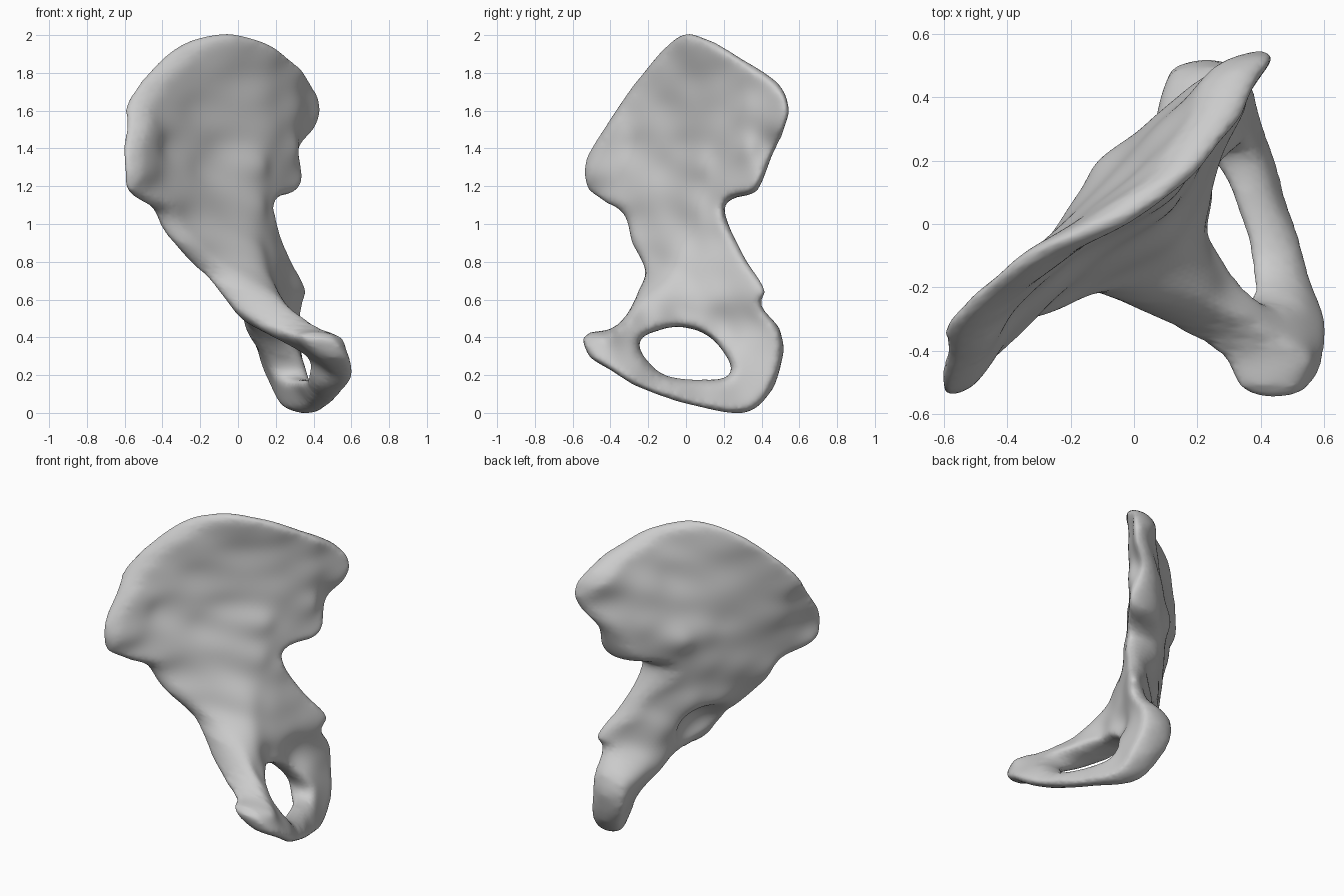
import bpy
import bmesh
import math
from mathutils import Matrix, Vector
from mathutils.geometry import delaunay_2d_cdt

cube = bpy.data.objects.get("Cube")
if cube:
    bpy.data.objects.remove(cube, do_unlink=True)

# Side profile of the whole bone and of its opening, as (y, z)
OUTLINE = [
    (0, 2.01), (-.1, 1.95), (-.25, 1.78), (-.4, 1.57), (-.53, 1.35), (-.53, 1.2), (-.44, 1.12),
    (-.33, 1.05), (-.29, .9), (-.22, .76), (-.25, .66), (-.32, .52), (-.4, .45), (-.51, .43),
    (-.55, .38), (-.51, .29), (-.4, .22), (-.25, .13), (0, .04), (.3, -.01), (.45, .1),
    (.52, .3), (.5, .45), (.4, .57), (.42, .66), (.3, .85), (.21, 1.06), (.25, 1.13),
    (.38, 1.17), (.46, 1.36), (.52, 1.49), (.55, 1.62), (.49, 1.75), (.3, 1.88), (.12, 1.98)]
OPENING = [
    (-.24, .38), (-.15, .43), (-.02, .45), (.12, .4), (.22, .28), (.22, .2), (.1, .18),
    (-.1, .2), (-.21, .29)]

# Shape landmarks: (y, z, middle x, half thickness)
UPPER_BLADE = [
    # crest, front to back
    (-.48, 1.28, -.525, .05), (-.45, 1.17, -.52, .05), (-.4, 1.5, -.525, .06),
    (-.3, 1.6, -.5, .075), (-.25, 1.74, -.47, .07), (-.1, 1.92, -.29, .08),
    (.02, 1.96, -.06, .08), (.15, 1.92, .12, .07), (.3, 1.83, .23, .08),
    (.48, 1.7, .32, .09), (.5, 1.55, .36, .065), (.44, 1.41, .25, .07), (.33, 1.24, .19, .12),
    # hollow of the blade
    (-.35, 1.2, -.44, .06), (-.25, 1.4, -.42, .06), (-.1, 1.6, -.28, .06),
    (-.1, 1.3, -.25, .07), (.02, 1.75, -.11, .06), (-.02, 1.4, -.17, .07),
    # thick rear part
    (.15, 1.7, .07, .08), (.08, 1.32, -.03, .16), (.2, 1.3, .04, .165), (.17, 1.5, .06, .12),
    (.3, 1.6, .18, .12), (.32, 1.4, .18, .14),
    # neck
    (-.25, 1, -.33, .07), (-.1, 1.05, -.19, .11), (.05, 1.1, -.03, .16), (.15, 1.08, .05, .13)]
LOWER_RING = [
    # body around the socket
    (-.22, .83, -.21, .08), (-.05, .85, -.05, .17), (.1, .85, .04, .15), (.22, .87, .16, .08),
    (.37, .66, .3, .055), (.2, .65, .15, .12), (.05, .65, .08, .14), (-.13, .65, .05, .16),
    # front arm and its end
    (-.22, .52, .14, .15), (-.3, .45, .26, .15), (-.43, .4, .43, .14), (-.5, .37, .44, .1),
    # lower bar and rear knuckle
    (-.3, .27, .49, .075), (-.1, .13, .46, .07), (.1, .1, .395, .06), (.3, .1, .3, .09),
    (.42, .25, .24, .11), (.35, .42, .19, .12), (.2, .45, .14, .1), (-.02, .5, .13, .1)]
LANDMARKS = UPPER_BLADE + LOWER_RING

SOCKET = Vector((-.16, 0, .62))
SOCKET_RADIUS = .19
EDGE = .055
STEP = .02


def smooth_loop(points, cuts=5):
    """Closed curve passing through the points."""
    pts = [Vector(p) for p in points]
    loop = []
    for i in range(len(pts)):
        a, b, c, d = (pts[(i + k) % len(pts)] for k in (-1, 0, 1, 2))
        for j in range(cuts):
            t = j / cuts
            loop.append(b + (c - a) * t / 2 + (a * 2 - b * 5 + c * 4 - d) * t * t / 2
                        + (b * 3 - a - c * 3 + d) * t ** 3 / 2)
    return loop


def segments(loop):
    return list(zip(loop, loop[1:] + loop[:1]))


loops = [smooth_loop(OUTLINE), smooth_loop(OPENING)]
borders = [s for loop in loops for s in segments(loop)]


def inside(p):
    odd = False
    for a, b in borders:
        if (a.y > p.y) != (b.y > p.y):
            if p.x < a.x + (b.x - a.x) * (p.y - a.y) / (b.y - a.y):
                odd = not odd
    return odd


def border_distance(p):
    best = EDGE
    for a, b in borders:
        ab = b - a
        t = max(0, min(1, (p - a).dot(ab) / ab.length_squared))
        best = min(best, (p - a - ab * t).length)
    return best


def landmark_fit(p):
    """Weighted local plane through the landmarks: middle x and half thickness."""
    m = Matrix(((0, 0, 0), (0, 0, 0), (0, 0, 0)))
    mid, thick = Vector((0, 0, 0)), Vector((0, 0, 0))
    for y, z, x, t in LANDMARKS:
        v = Vector((1, y - p.x, z - p.y))
        w = 1 / (v.yz.length_squared + .004) ** 2 / 1000
        for r in range(3):
            m[r] = m[r] + v * (v[r] * w)
        mid += v * (w * x)
        thick += v * (w * t)
    inv = m.inverted()
    return (inv @ mid).x, max(.035, (inv @ thick).x)


def both_sides(p):
    """Inner and outer surface points above one profile point."""
    mid, thick = landmark_fit(p)
    k = 1 - border_distance(p) / EDGE
    half = thick * math.sqrt(max(0, 1 - k ** 3))
    inner, outer = mid + half, mid - half
    # hollow of the socket on the outer side
    reach = SOCKET_RADIUS ** 2 - (p - SOCKET.yz).length_squared
    if reach > 0:
        bowl = SOCKET.x + math.sqrt(reach)
        outer = max(outer, min(bowl, inner - half * .5))
    return Vector((inner, p.x, p.y)), Vector((outer, p.x, p.y))


# Profile points: borders, inset rings and an even filling
points, edges = [], []
for loop in loops:
    first, n = len(points), len(loop)
    points += loop
    edges += [(first + i, first + (i + 1) % n) for i in range(n)]
for loop in loops:
    for i, p in enumerate(loop):
        along = (loop[(i + 1) % len(loop)] - loop[i - 1]).normalized()
        normal = Vector((-along.y, along.x))
        if not inside(p + normal * .004):
            normal.negate()
        for depth in (.006, .018):
            q = p + normal * depth
            if inside(q) and border_distance(q) > depth * .8:
                points.append(q)
for row in range(int(2 / STEP) + 1):
    for col in range(-28, 29):
        q = Vector(((col + row % 2 / 2) * STEP, row * STEP))
        if inside(q) and border_distance(q) > .03:
            points.append(q)

flat, _, triangles, *_ = delaunay_2d_cdt(points, edges, [], 0, 1e-5)
flat = [Vector(p) for p in flat]
triangles = [t for t in triangles if inside(sum((flat[i] for i in t), Vector((0, 0))) / len(t))]

# Closed bone shell from the two sides, joined along the borders
bm = bmesh.new()
sides = [both_sides(p) for p in flat]
for side in range(2):
    verts = [bm.verts.new(s[side]) for s in sides]
    for t in triangles:
        bm.faces.new([verts[i] for i in (t if side == 0 else reversed(t))])
bmesh.ops.delete(bm, geom=[v for v in bm.verts if not v.link_faces], context='VERTS')
bmesh.ops.remove_doubles(bm, verts=bm.verts, dist=.0008)
bmesh.ops.recalc_face_normals(bm, faces=bm.faces)
for f in bm.faces:
    f.smooth = True
mesh = bpy.data.meshes.new("hip_bone")
bm.to_mesh(mesh)
bm.free()
bone = bpy.data.objects.new("hip_bone", mesh)
bpy.context.collection.objects.link(bone)

# Soften the surface
soften = bone.modifiers.new("soften", 'SMOOTH')
soften.factor = .5
soften.iterations = 6
bone.modifiers.new("round", 'SUBSURF').levels = 1

# Plain bone grey
grey = bpy.data.materials.new("bone_grey")
grey.use_nodes = True
colour = (.6, .6, .6, 1)
grey.diffuse_color = colour
grey.node_tree.nodes["Principled BSDF"].inputs["Base Color"].default_value = colour
mesh.materials.append(grey)
